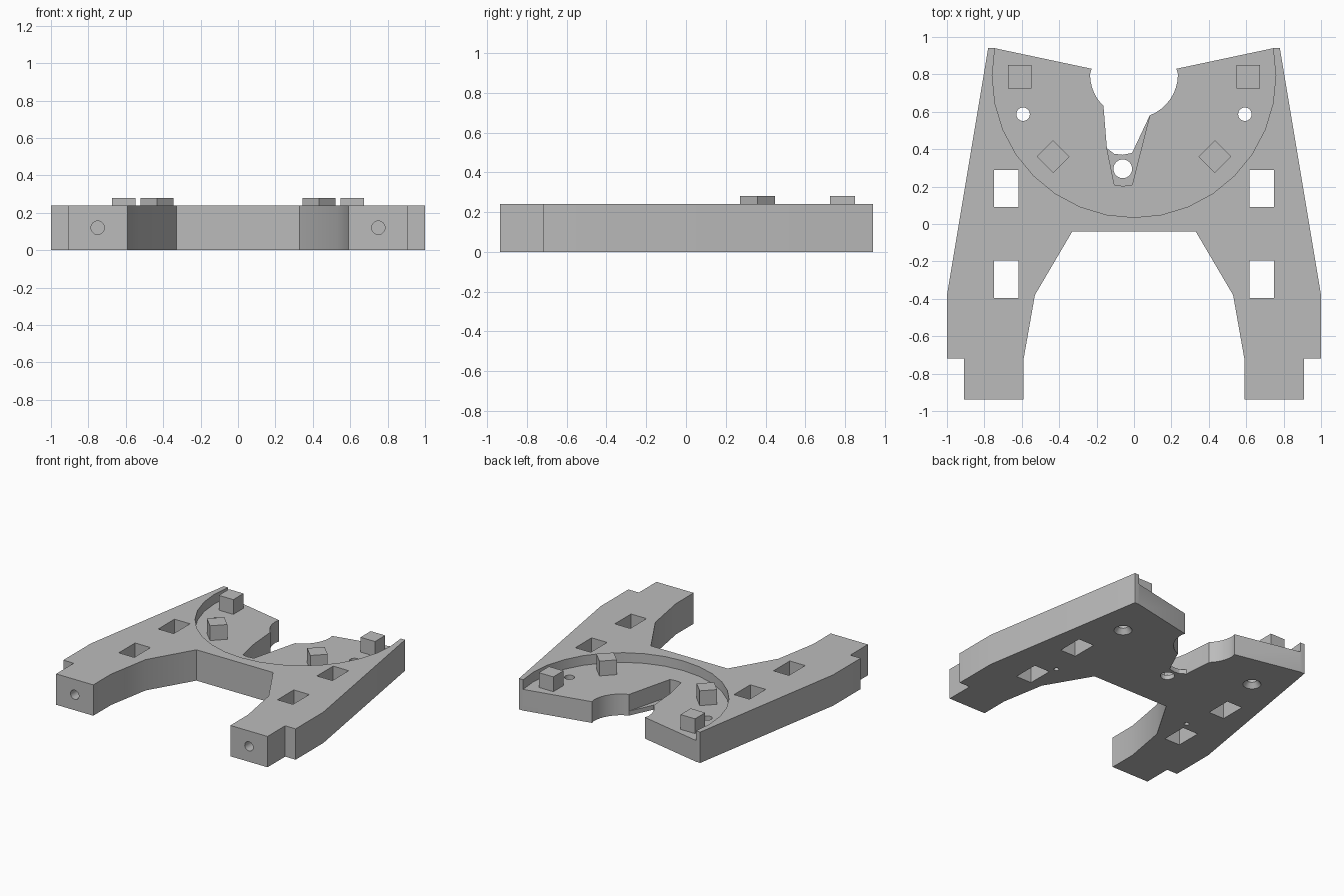
import bpy, bmesh
from math import pi, cos, sin, radians
from mathutils import Matrix

cube = bpy.data.objects.get("Cube")
if cube:
    bpy.data.objects.remove(cube)

grey = bpy.data.materials.new("plain grey")
grey.use_nodes = True
colour = (0.5, 0.5, 0.5, 1)
grey.diffuse_color = colour
grey.node_tree.nodes["Principled BSDF"].inputs["Base Color"].default_value = colour

THICK, FLOOR, LEDGE = 0.24, 0.165, 0.035


def add_object(name, bm):
    bmesh.ops.recalc_face_normals(bm, faces=bm.faces)
    mesh = bpy.data.meshes.new(name)
    bm.to_mesh(mesh)
    bm.free()
    mesh.materials.append(grey)
    ob = bpy.data.objects.new(name, mesh)
    bpy.context.collection.objects.link(ob)
    return ob


def prism(name, outline, z0, z1):
    bm = bmesh.new()
    base = bm.faces.new([bm.verts.new((x, y, z0)) for x, y in outline])
    top = bmesh.ops.extrude_face_region(bm, geom=[base])["geom"]
    bmesh.ops.translate(bm, vec=(0, 0, z1 - z0),
                        verts=[v for v in top if isinstance(v, bmesh.types.BMVert)])
    return add_object(name, bm)


def arc(cx, cy, r, start, end, steps):
    angles = [radians(start + (end - start) * i / steps) for i in range(steps + 1)]
    return [(cx + r * cos(a), cy + r * sin(a)) for a in angles]


def ring(cx, cy, r, n=32):
    return arc(cx, cy, r, -90, 270, n)[:-1]


def box_outline(cx, cy, w, d):
    return [(cx + sx * w / 2, cy + sy * d / 2)
            for sx, sy in ((-1, -1), (1, -1), (1, 1), (-1, 1))]


def cut(cutter):
    mod = plate.modifiers.new(cutter.name, "BOOLEAN")
    mod.operation, mod.solver, mod.object = "DIFFERENCE", "EXACT", cutter
    bpy.context.view_layer.objects.active = plate
    bpy.ops.object.modifier_apply(modifier=mod.name)
    bpy.data.objects.remove(cutter)


# Main plate: symmetric legs, off-centre notch at the back
side = [(0.33, -0.04), (0.53, -0.38), (0.59, -0.72), (0.59, -0.937), (0.91, -0.937),
        (0.91, -0.72), (1, -0.72), (1, -0.38), (0.78, 0.94), (0.745, 0.94), (0.227, 0.83)]
notch = (arc(0, 0.8, 0.235, 0, -69, 8)
         + [(-0.01, 0.38), (-0.06, 0.37), (-0.105, 0.375), (-0.145, 0.405)]
         + arc(0, 0.8, 0.235, -134, -180, 6))
plate = prism("main_plate", side + notch + [(-x, y) for x, y in reversed(side)], 0, THICK)

# Round recess and the pocket that leaves a thin ledge
cut(prism("recess", ring(0, 0.793, 0.758), FLOOR, 0.4))
cut(prism("pocket", [(-0.145, 0.405), (-0.105, 0.21), (-0.06, 0.203), (-0.01, 0.21),
                     notch[8], (-0.1, 0.58)], LEDGE, 0.4))
cut(prism("ledge_hole", ring(-0.06, 0.295, 0.05), -0.1, 0.4))

for s in (-1, 1):
    # Rectangular slots
    for y in (0.19, -0.295):
        cut(prism("slot", box_outline(s * 0.683, y, 0.133, 0.2), -0.1, 0.4))

    # Screw holes, widened underneath
    cut(prism("screw_hole", ring(s * 0.593, 0.587, 0.036), -0.1, 0.4))
    bm = bmesh.new()
    bmesh.ops.create_cone(bm, cap_ends=True, segments=32, radius1=0.068, radius2=0.03,
                          depth=0.05, matrix=Matrix.Translation((s * 0.593, 0.587, 0.02)))
    cut(add_object("countersink", bm))

    # Small blind holes underneath and in the leg ends
    cut(prism("pilot_hole", ring(s * 0.6, -0.137, 0.018, 16), -0.1, 0.12))
    bm = bmesh.new()
    bmesh.ops.create_cone(
        bm, cap_ends=True, segments=32, radius1=0.036, radius2=0.036, depth=0.4,
        matrix=Matrix.Translation((s * 0.75, -0.937, 0.12)) @ Matrix.Rotation(pi / 2, 4, "X"))
    cut(add_object("leg_end_hole", bm))

    # Square and diamond pegs standing in the recess
    word = "left" if s > 0 else "right"
    prism(word + "_back_peg", box_outline(s * 0.61, 0.787, 0.125, 0.125), FLOOR - 0.01, 0.28)
    prism(word + "_front_peg", ring(s * 0.432, 0.36, 0.088, 4), FLOOR - 0.01, 0.28)

# Smooth the curved walls only
bpy.ops.object.select_all(action="DESELECT")
plate.select_set(True)
bpy.context.view_layer.objects.active = plate
bpy.ops.object.shade_smooth_by_angle(angle=radians(25))
